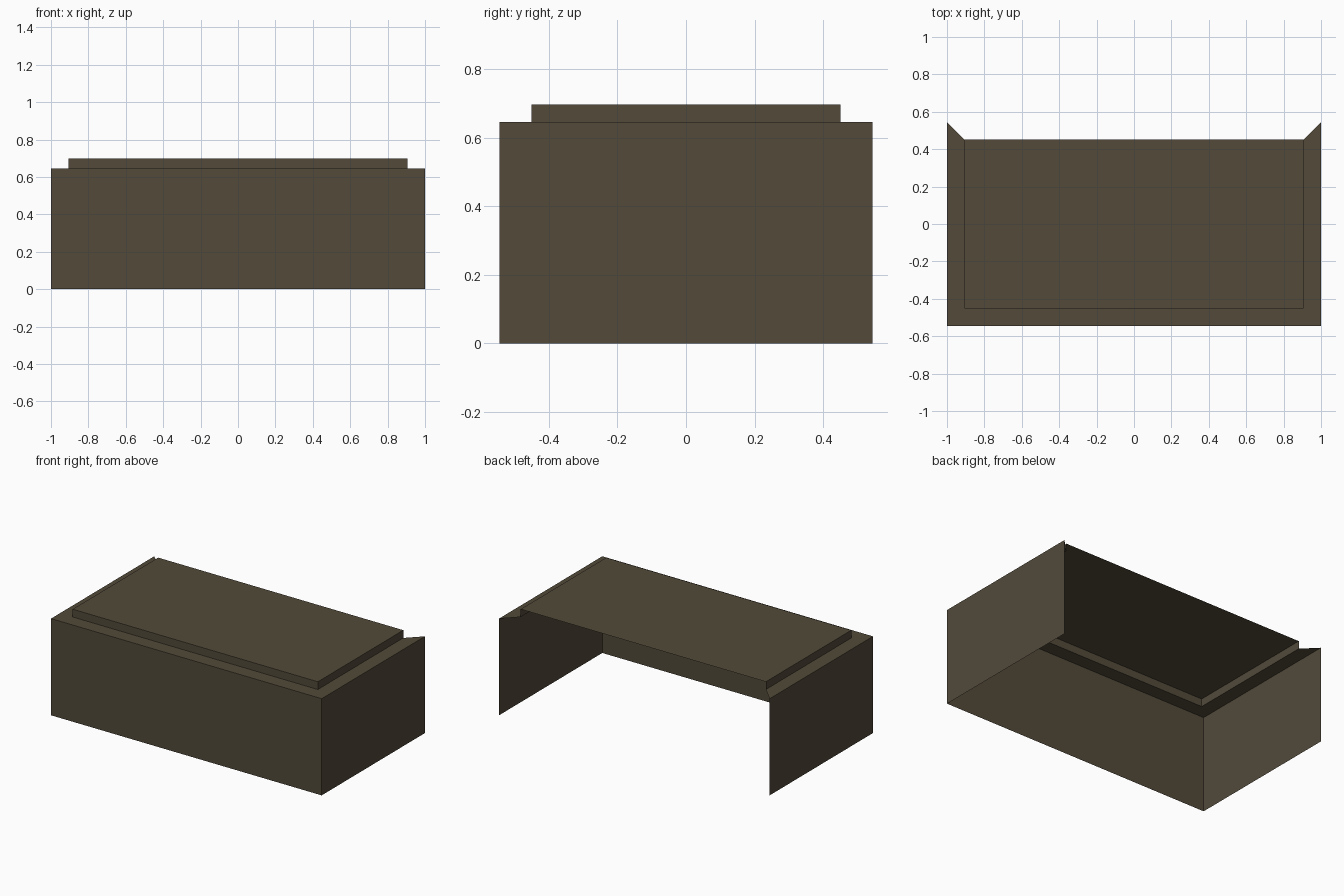
import bpy
import bmesh

cube = bpy.data.objects.get("Cube")
if cube:
    bpy.data.objects.remove(cube, do_unlink=True)

# One flat colour for the whole cover
brown = bpy.data.materials.new("dark_olive_brown")
brown.use_nodes = True
colour = (0.085, 0.068, 0.042, 1)
brown.diffuse_color = colour
brown.node_tree.nodes["Principled BSDF"].inputs["Base Color"].default_value = colour

HALF_X, HALF_Y, INSET = 1.0, 0.545, 0.094
RIM_Z, TOP_Z = 0.646, 0.698


def outline(bm, inset, z):
    """U-shaped outline running round the front, open at the back."""
    x, y = HALF_X - inset, HALF_Y - inset
    return [bm.verts.new(p) for p in ((-x, y, z), (-x, -y, z), (x, -y, z), (x, y, z))]


def shell(name, levels, capped=False):
    """Join (inset, height) outlines with thin faces; optionally close the top."""
    bm = bmesh.new()
    rings = [outline(bm, *level) for level in levels]
    for low, high in zip(rings, rings[1:]):
        for i in range(3):
            bm.faces.new((low[i], low[i + 1], high[i + 1], high[i]))
    if capped:
        bm.faces.new(rings[-1])
    mesh = bpy.data.meshes.new(name)
    bm.to_mesh(mesh)
    bm.free()
    mesh.materials.append(brown)
    obj = bpy.data.objects.new(name, mesh)
    bpy.context.collection.objects.link(obj)
    return obj


# Front and side walls, open at the back and underneath
shell("outer_walls", [(0, 0), (0, RIM_Z)])
# Flat ledge with mitred back ends
shell("rim_ledge", [(0, RIM_Z), (INSET, RIM_Z)])
# Raised top panel with a low step on three sides
shell("raised_top", [(INSET, RIM_Z), (INSET, TOP_Z)], capped=True)
